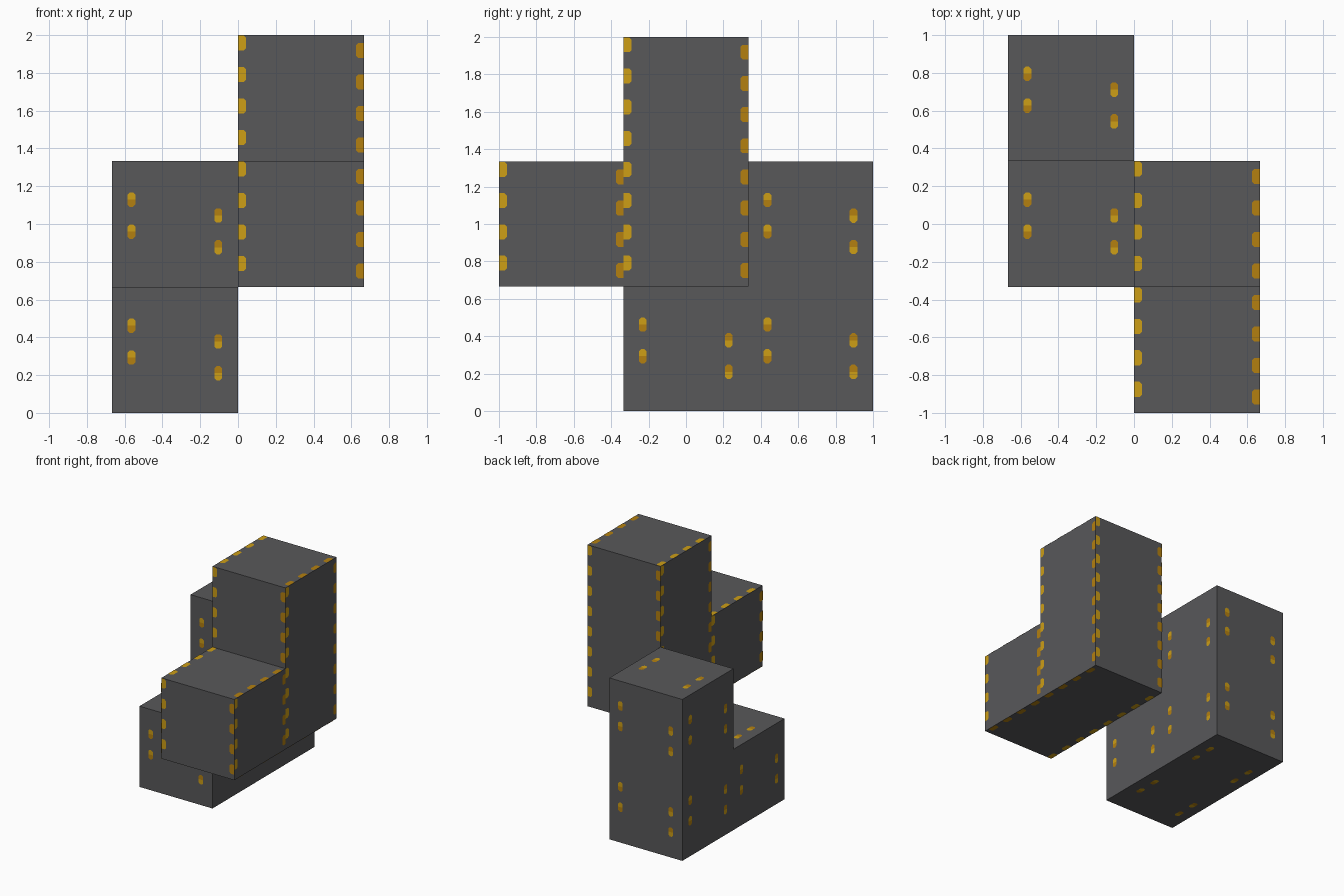
import bpy, bmesh
from mathutils import Vector

if "Cube" in bpy.data.objects:
    bpy.data.objects.remove(bpy.data.objects["Cube"])

S = 2 / 3      # cube size
LIFT = 0.0015  # height of painted plates above the faces


def material(name, rgb):
    m = bpy.data.materials.new(name)
    m.diffuse_color = (*rgb, 1)
    m.use_nodes = True
    m.node_tree.nodes["Principled BSDF"].inputs["Base Color"].default_value = m.diffuse_color
    return m


GREY = material("dark grey", (0.098, 0.098, 0.102))
YELLOW = material("yellow", (0.61, 0.342, 0.008))
AMBER = material("amber", (0.456, 0.216, 0.005))

# each face direction: outward normal and the "up" direction on that face
SIDES = [((0, -1, 0), (0, 0, 1)), ((0, 1, 0), (0, 0, 1)),
         ((1, 0, 0), (0, 0, 1)), ((-1, 0, 0), (0, 0, 1)),
         ((0, 0, 1), (0, 1, 0)), ((0, 0, -1), (0, -1, 0))]


def edge_marks():
    """Staggered half-pills along the left and right edges of a face."""
    w, h, c = 0.042, 0.08, 0.012
    shape = [(0, 0), (w - c, 0), (w, c), (w, h - c), (w - c, h), (0, h)]
    for i in range(4):
        y0 = i * S / 4
        yield [(x, y + y0 + 0.085) for x, y in shape], 0
        yield [(S - x, y + y0 + 0.045) for x, y in reversed(shape)], 1


def pill_marks():
    """Four two-tone pills on a face."""
    w, h, c = 0.021, 0.038, 0.012
    top = [(-w, 0), (w, 0), (w, h - c), (w - c, h), (c - w, h), (-w, h - c)]
    for u, v, upper in ((0.102, 0.462, 0), (0.102, 0.293, 0),
                        (0.562, 0.378, 1), (0.562, 0.21, 1)):
        yield [(u + x, v + y) for x, y in top], upper
        yield [(u - x, v - y) for x, y in top], 1 - upper


def to_object(bm, name, mats):
    me = bpy.data.meshes.new(name)
    bm.to_mesh(me)
    bm.free()
    for m in mats:
        me.materials.append(m)
    bpy.context.collection.objects.link(bpy.data.objects.new(name, me))


def piece(name, cells, marks):
    """L-shaped piece of cubes, with marks repeated on every exposed face."""
    body, paint = bmesh.new(), bmesh.new()
    for cell in cells:
        centre = Vector(((cell[0] - 0.5) * S, (cell[1] - 1) * S, (cell[2] + 0.5) * S))
        for normal, up in SIDES:
            if tuple(a + b for a, b in zip(cell, normal)) in cells:
                continue
            n, v = Vector(normal), Vector(up)
            u = v.cross(n)
            corner = centre + (n - u - v) * S / 2
            quad = [(0, 0), (S, 0), (S, S), (0, S)]
            body.faces.new([body.verts.new(corner + u * a + v * b) for a, b in quad])
            for pts, tone in marks():
                f = paint.faces.new([paint.verts.new(corner + u * a + v * b + n * LIFT)
                                     for a, b in pts])
                f.material_index = tone
    bmesh.ops.remove_doubles(body, verts=body.verts, dist=0.0001)
    to_object(body, name, [GREY])
    to_object(paint, name + "_marks", [YELLOW, AMBER])


# right piece: front and middle cubes with one on top
piece("upper_block", [(1, 0, 1), (1, 1, 1), (1, 1, 2)], edge_marks)
# left piece: two cubes on the floor with one at the back
piece("lower_block", [(0, 1, 0), (0, 2, 0), (0, 2, 1)], pill_marks)
